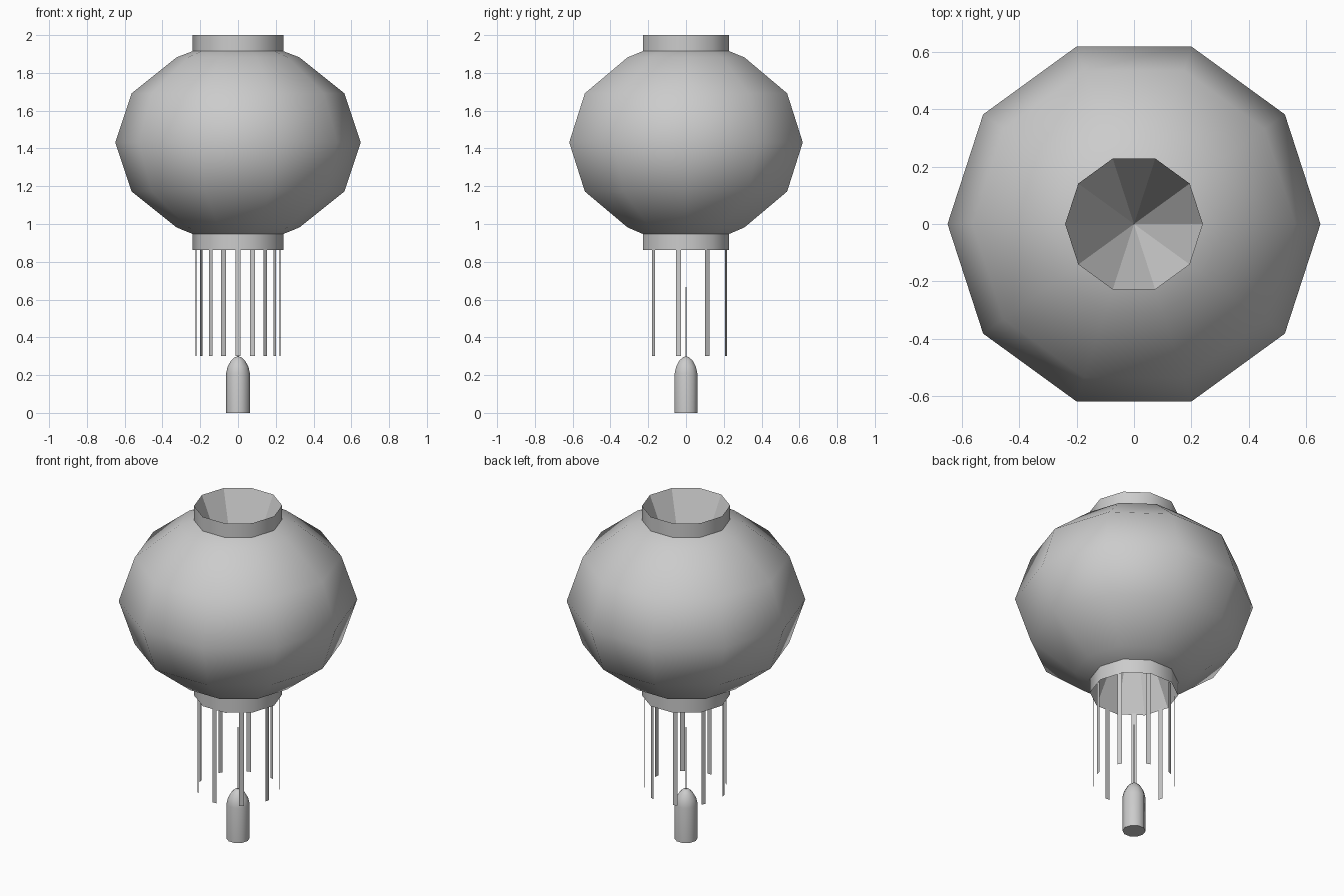
import bpy, math
from mathutils import Matrix

if "Cube" in bpy.data.objects:
    bpy.data.objects.remove(bpy.data.objects["Cube"])

SIDES = 10
MID = 1.432


def make(name, verts, faces):
    mesh = bpy.data.meshes.new(name)
    mesh.from_pydata(verts, [], faces)
    obj = bpy.data.objects.new(name, mesh)
    bpy.context.collection.objects.link(obj)
    return obj


def lathe(name, profile, smooth=True):
    """Revolve (radius, z) points, listed bottom to top for outward faces."""
    verts, rings, faces = [], [], []
    for r, z in profile:
        start = len(verts)
        if r == 0:
            verts.append((0, 0, z))
            rings.append([start] * SIDES)
        else:
            for k in range(SIDES):
                a = math.tau * k / SIDES
                verts.append((r * math.cos(a), r * math.sin(a), z))
            rings.append(list(range(start, start + SIDES)))
    for lo, hi in zip(rings, rings[1:]):
        for k in range(SIDES):
            n = (k + 1) % SIDES
            faces.append(list(dict.fromkeys((lo[k], lo[n], hi[n], hi[k]))))
    obj = make(name, verts, faces)
    if smooth:
        bpy.ops.object.select_all(action='DESELECT')
        obj.select_set(True)
        bpy.context.view_layer.objects.active = obj
        bpy.ops.object.shade_smooth_by_angle(angle=math.radians(45))
    return obj


# Paper globe: squashed ten-sided sphere, open at the collars
globe = [(0.65 * math.cos(math.radians(a)), MID + 0.52 * math.sin(math.radians(a)))
         for a in (-60, -30, 0, 30, 60)]
lathe("lantern_body", [(0.24, 0.947)] + globe + [(0.24, 1.915)])

# Collars, each with a faceted funnel sinking to the middle of the globe
lathe("upper_collar", [(0.24, 1.915), (0.24, 2.0)])
lathe("upper_funnel", [(0.24, 2.0), (0, MID)], smooth=False)
lathe("lower_collar", [(0.24, 0.862), (0.24, 0.947)])
lathe("lower_funnel", [(0, MID), (0.24, 0.862)], smooth=False)

# Fringe: nine flat strips in a ring, starting at the front
W, R, LOW, TOP = 0.013, 0.225, 0.30, 0.87
for i in range(9):
    strip = make(f"fringe_strip_{i + 1}",
                 [(-W, -R, LOW), (W, -R, LOW), (W, -R, TOP), (-W, -R, TOP)],
                 [(0, 1, 2, 3)])
    strip.data.transform(Matrix.Rotation(math.tau * i / 9, 4, 'Z'))

# Hanging cord and tassel
lathe("tassel_cord", [(0, 0.28), (0.004, 0.28), (0.004, 0.667), (0, 0.667)])
lathe("tassel", [(0, 0), (0.063, 0), (0.063, 0.21), (0.055, 0.245),
                 (0.037, 0.277), (0.018, 0.294), (0, 0.30)])
